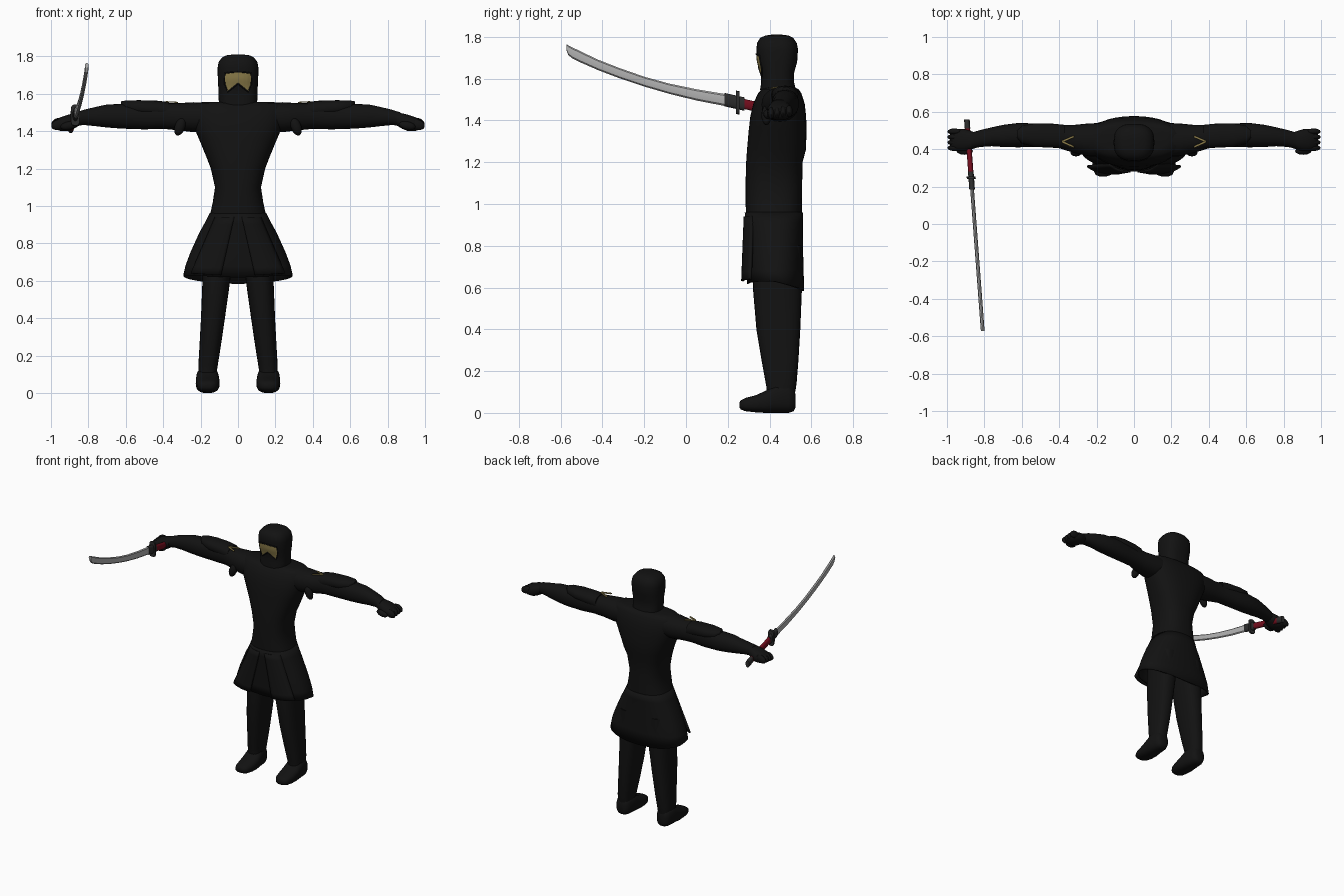
import bpy, bmesh, math
from mathutils import Vector
from mathutils.bvhtree import BVHTree

if "Cube" in bpy.data.objects:
    bpy.data.objects.remove(bpy.data.objects["Cube"])


def mat(name, c):
    m = bpy.data.materials.new(name)
    m.diffuse_color = (*c, 1)
    m.use_nodes = True
    m.node_tree.nodes["Principled BSDF"].inputs["Base Color"].default_value = m.diffuse_color
    return m


BLACK = mat("black_cloth", (0.006, 0.006, 0.006))
DARK = mat("dark_metal", (0.025, 0.025, 0.025))
SKIN = mat("skin", (0.27, 0.21, 0.07))
RED = mat("red_wrap", (0.17, 0.004, 0.012))
STEEL = mat("steel", (0.45, 0.45, 0.45))


def finish(name, bm, material, mirror=False, thick=0, angle=50):
    bmesh.ops.recalc_face_normals(bm, faces=bm.faces)
    me = bpy.data.meshes.new(name)
    bm.to_mesh(me)
    bm.free()
    me.materials.append(material)
    ob = bpy.data.objects.new(name, me)
    bpy.context.collection.objects.link(ob)
    bpy.ops.object.select_all(action='DESELECT')
    ob.select_set(True)
    bpy.context.view_layer.objects.active = ob
    bpy.ops.object.shade_smooth_by_angle(angle=math.radians(angle))
    if thick:
        s = ob.modifiers.new("thickness", 'SOLIDIFY')
        s.thickness, s.offset = thick, 0
    if mirror:
        ob.modifiers.new("mirror", 'MIRROR')
    return ob


def loft(name, rings, axis, material, n=2.3, segs=24, caps=True, tweak=None, **kw):
    """Skin superellipse rings (t, a0, a1, b0, b1) stacked along an axis."""
    bm = bmesh.new()
    loops = []
    for t, a0, a1, b0, b1 in rings:
        loop = []
        for i in range(segs):
            w = 2 * math.pi * i / segs
            c, s = math.cos(w), math.sin(w)
            a = (a0 + a1) / 2 + (a1 - a0) / 2 * math.copysign(abs(c) ** (2 / n), c)
            b = (b0 + b1) / 2 + (b1 - b0) / 2 * math.copysign(abs(s) ** (2 / n), s)
            p = {'x': (t, a, b), 'y': (a, t, b), 'z': (a, b, t)}[axis]
            loop.append(bm.verts.new(tweak(*p) if tweak else p))
        loops.append(loop)
    for l0, l1 in zip(loops, loops[1:]):
        for i in range(segs):
            j = (i + 1) % segs
            bm.faces.new((l0[i], l0[j], l1[j], l1[i]))
    if caps:
        bm.faces.new(loops[0])
        bm.faces.new(loops[-1])
    return finish(name, bm, material, **kw)


def patch(name, fn, nu, nv, material, **kw):
    """Grid surface from fn(u, v)."""
    bm = bmesh.new()
    g = [[bm.verts.new(fn(i / nu, j / nv)) for j in range(nv + 1)] for i in range(nu + 1)]
    for i in range(nu):
        for j in range(nv):
            bm.faces.new((g[i][j], g[i + 1][j], g[i + 1][j + 1], g[i][j + 1]))
    return finish(name, bm, material, **kw)


def blob(name, loc, scale, material, rot=0, **kw):
    bm = bmesh.new()
    bmesh.ops.create_uvsphere(bm, u_segments=12, v_segments=8, radius=1)
    c, s = math.cos(rot), math.sin(rot)
    for v in bm.verts:
        x, y, z = (a * b for a, b in zip(v.co, scale))
        v.co = Vector(loc) + Vector((c * x - s * z, y, s * x + c * z))
    return finish(name, bm, material, **kw)


def sym(rows):
    return [(z, -h, h, y0, y1) for z, h, y0, y1 in rows]


# Hooded head
head = loft("hood", sym([
    (1.50, .10, .36, .53), (1.55, .102, .355, .525), (1.58, .104, .36, .518),
    (1.63, .105, .357, .518), (1.68, .108, .342, .532), (1.74, .109, .337, .536),
    (1.77, .104, .34, .53), (1.795, .085, .355, .513), (1.806, .06, .38, .49),
    (1.81, .03, .41, .46)]), 'z', BLACK, n=2.6, segs=32)
bpy.context.view_layer.update()
tree = BVHTree.FromObject(head, bpy.context.evaluated_depsgraph_get())


# Eye opening laid onto the hood, with the mask peak below it
def on_face(x, z, off):
    hit = tree.ray_cast(Vector((x, 0, z)), Vector((0, 1, 0)))[0]
    return (x, hit.y - off, z)


def brow(x):
    return 1.717 - 1.5 * x * x


def mask(x):
    a = abs(x)
    return 1.655 - .8 * a if a < .055 else 1.611 + 2.6 * (a - .055)


def face(u, v):
    x = .07 * (2 * u - 1)
    return on_face(x, mask(x) + (brow(x) - mask(x)) * v, .003)


patch("face", face, 28, 6, SKIN)
xs = [.07 * (i / 14 - 1) for i in range(29)]
rim = bpy.data.curves.new("hood_rim", 'CURVE')
rim.dimensions, rim.bevel_depth, rim.bevel_resolution = '3D', .004, 2
pts = [on_face(x, brow(x), .002) for x in xs] + [on_face(x, mask(x), .002) for x in reversed(xs)]
sp = rim.splines.new('POLY')
sp.points.add(len(pts) - 1)
for p, co in zip(sp.points, pts):
    p.co = (*co, 1)
sp.use_cyclic_u = True
rim.materials.append(BLACK)
bpy.context.collection.objects.link(bpy.data.objects.new("hood_rim", rim))

# Torso
loft("torso", sym([
    (.88, .18, .29, .553), (.95, .15, .287, .554), (1.02, .135, .285, .555),
    (1.10, .123, .285, .556), (1.20, .145, .288, .558), (1.26, .168, .292, .574),
    (1.35, .205, .30, .577), (1.42, .235, .308, .575), (1.48, .25, .322, .568),
    (1.53, .25, .345, .552), (1.55, .235, .365, .538), (1.557, .18, .39, .52)]),
    'z', BLACK, n=2.5, segs=36)


# Flared tunic skirt with an uneven hem
def hem(x, y, z):
    if z < .65:
        z -= .035 * max(0, (y - .42) / .14) + .012 * (1 - abs(x) / .29)
    return (x, y, z)


loft("tunic_skirt", sym([
    (.96, .147, .286, .555), (.91, .172, .288, .554), (.86, .20, .29, .554),
    (.75, .25, .292, .556), (.68, .276, .294, .558), (.63, .288, .298, .56)]),
    'z', BLACK, n=2.4, segs=48, caps=False, tweak=hem, thick=.01)


# Overlapping front panels
def panel(u, v):
    x0, x1 = .02 + .07 * v, .12 + .13 * v
    return (x0 + (x1 - x0) * u, .282 - .012 * v + .04 * u ** 3, .94 - .31 * v + .01 * u * v)


patch("front_panel", panel, 8, 8, BLACK, mirror=True, thick=.012)

# Trouser legs and shoes
loft("leg", [
    (.80, .02, .19, .32, .553), (.60, .042, .19, .32, .555), (.40, .07, .198, .337, .547),
    (.25, .092, .206, .362, .538), (.15, .108, .212, .38, .53), (.125, .112, .212, .385, .527),
    (.06, .115, .212, .388, .515)], 'z', BLACK, n=2.5, mirror=True)
loft("shoe", [
    (.255, .145, .185, .028, .048), (.262, .125, .205, .016, .06), (.285, .11, .216, .008, .072),
    (.33, .10, .223, .003, .083), (.38, .098, .226, 0, .105), (.43, .102, .224, 0, .14),
    (.49, .11, .218, 0, .14), (.515, .122, .208, .008, .12), (.524, .14, .19, .025, .09)],
    'y', BLACK, n=2.6, mirror=True)

# Arms and fists
loft("arm", [
    (.16, .36, .54, 1.40, 1.553), (.24, .362, .538, 1.395, 1.555), (.32, .38, .53, 1.405, 1.55),
    (.40, .405, .53, 1.413, 1.55), (.50, .413, .537, 1.41, 1.55), (.62, .41, .54, 1.414, 1.546),
    (.70, .412, .53, 1.42, 1.543), (.76, .416, .517, 1.427, 1.53), (.82, .412, .503, 1.433, 1.516),
    (.87, .402, .488, 1.43, 1.50)], 'x', BLACK, n=2.2, mirror=True)
loft("fist", [
    (.85, .405, .49, 1.43, 1.502), (.88, .395, .50, 1.412, 1.495), (.91, .388, .508, 1.40, 1.488),
    (.95, .392, .506, 1.402, 1.474), (.975, .40, .495, 1.41, 1.458), (.985, .42, .475, 1.42, 1.448)],
    'x', BLACK, n=2.3, mirror=True)
for i in range(4):
    blob("finger", (.96, .407 + .029 * i, 1.435 + .003 * i), (.04, .017, .027), BLACK, -.3, mirror=True)
blob("thumb", (.905, .39, 1.43), (.045, .02, .022), BLACK, -.2, mirror=True)

# Shoulder guards, strap ends and their gold clasps
loft("shoulder_guard", [
    (.37, .405, .53, 1.46, 1.556), (.43, .408, .536, 1.475, 1.563), (.53, .412, .538, 1.485, 1.566),
    (.60, .43, .525, 1.50, 1.564), (.625, .46, .50, 1.525, 1.56)], 'x', BLACK, mirror=True)
blob("strap_end", (.31, .385, 1.425), (.028, .024, .05), BLACK, .35, mirror=True)
for side in (-1, 1):
    patch("clasp", lambda u, v: (.32 + .065 * u, .44 + side * .032 * (1 - u) * 0.9 + .012 * (v - .5),
                                 1.558 - .004 * (1 - u)), 4, 1, SKIN, mirror=True, thick=.006)


# Sword in the right fist: every section follows one slanted line
def sx(y):
    return -.893 + (.55 - y) * .075


def grip(name, y0, y1, hx, hz, material, **kw):
    rows = []
    for k in range(5):
        y = y0 + (y1 - y0) * k / 4
        zc = 1.418 + (.55 - y) * .222
        rows.append((y, sx(y) - hx, sx(y) + hx, zc - hz, zc + hz))
    loft(name, rows, 'y', material, segs=16, angle=40, **kw)


grip("sword_handle", .27, .52, .014, .024, RED)
grip("pommel", .51, .56, .015, .026, DARK)
grip("collar", .185, .28, .015, .032, DARK)
grip("guard", .24, .255, .024, .056, DARK, n=4)
edges = [(.20, 1.466, 1.524), (.05, 1.495, 1.549), (-.08, 1.527, 1.576), (-.20, 1.562, 1.609),
         (-.32, 1.602, 1.651), (-.42, 1.64, 1.69), (-.50, 1.675, 1.728), (-.545, 1.697, 1.75),
         (-.563, 1.712, 1.759), (-.573, 1.738, 1.765)]
loft("blade", [(y, sx(y) - .01, sx(y) + .01, z0, z1) for y, z0, z1 in edges],
     'y', STEEL, n=2.2, segs=8, angle=25)
